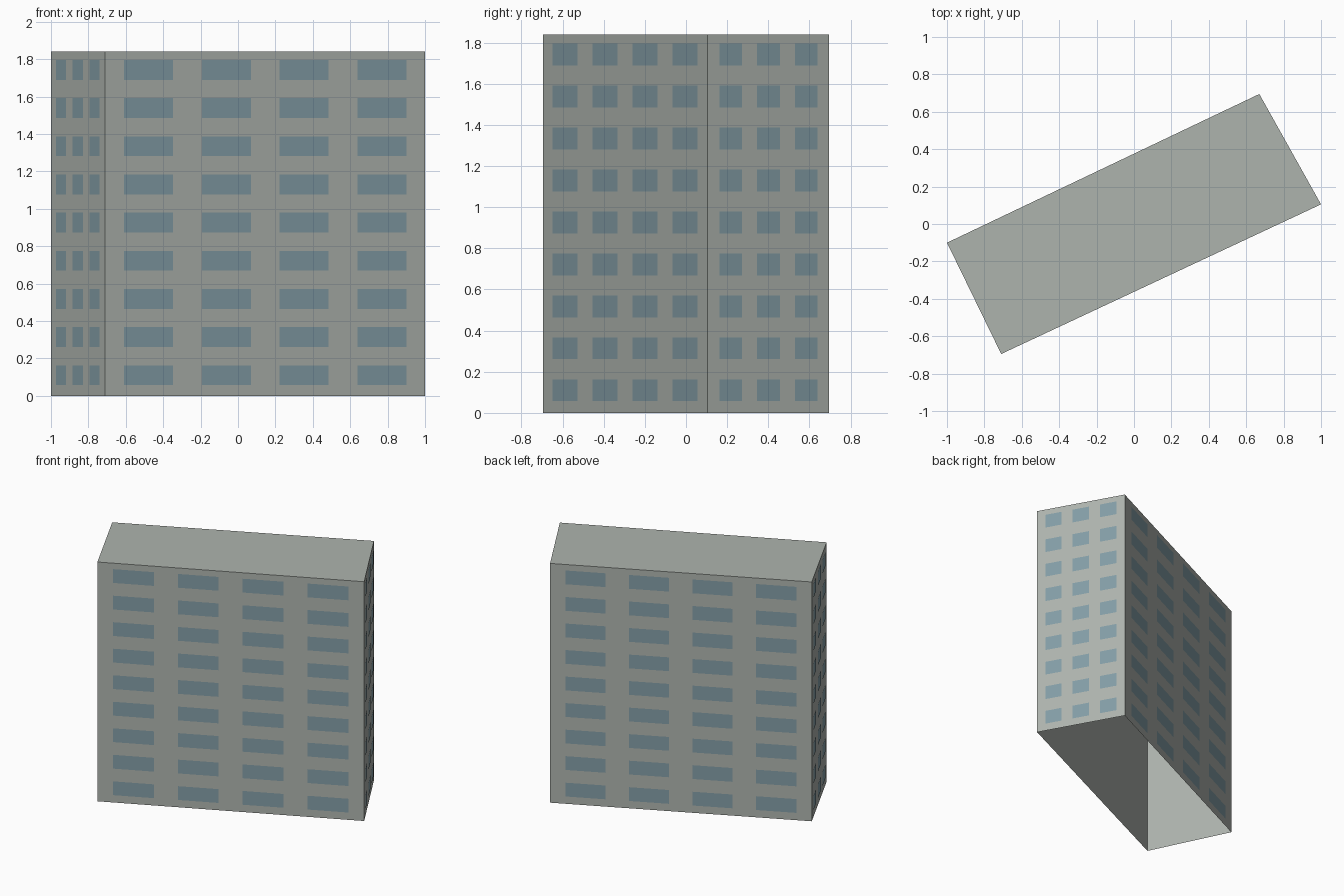
import bpy
import bmesh
from mathutils import Vector

cube = bpy.data.objects.get("Cube")
if cube:
    bpy.data.objects.remove(cube, do_unlink=True)

HEIGHT = 1.84
FLOORS = 9
CORNERS = [Vector(c) for c in ((-0.71, -0.695, 0), (1, 0.105, 0),
                               (0.67, 0.695, 0), (-1, -0.1, 0))]
UP = Vector((0, 0, 1))


def material(name, srgb):
    linear = [((c / 255 + 0.055) / 1.055) ** 2.4 for c in srgb] + [1]
    mat = bpy.data.materials.new(name)
    mat.use_nodes = True
    mat.diffuse_color = linear
    bsdf = mat.node_tree.nodes["Principled BSDF"]
    bsdf.inputs["Base Color"].default_value = linear
    bsdf.inputs["Roughness"].default_value = 0.9
    return mat


def finish(bm, name, mat):
    mesh = bpy.data.meshes.new(name)
    bm.to_mesh(mesh)
    bm.free()
    mesh.materials.append(mat)
    obj = bpy.data.objects.new(name, mesh)
    bpy.context.collection.objects.link(obj)


concrete = material("grey concrete", (174, 180, 174))
glass = material("blue grey glass", (132, 158, 167))

# Building shell: four walls and a flat roof, open underneath
bm = bmesh.new()
low = [bm.verts.new(c) for c in CORNERS]
high = [bm.verts.new(c + UP * HEIGHT) for c in CORNERS]
for i in range(4):
    j = (i + 1) % 4
    bm.faces.new((low[i], low[j], high[j], high[i]))
bm.faces.new(high)
finish(bm, "building_shell", concrete)


# Window panes: a regular grid of flat plates on each wall
def add_windows(name, start, end, columns, pitch, width):
    bm = bmesh.new()
    along = end - start
    out = along.cross(UP).normalized() * 0.002
    for floor in range(FLOORS):
        z = 0.11 + floor * 0.204
        for col in range(columns):
            mid = 0.5 + (col - (columns - 1) / 2) * pitch
            quad = [start + along * (mid + sx * width / 2) + UP * (z + sz * 0.053) + out
                    for sx, sz in ((-1, -1), (1, -1), (1, 1), (-1, 1))]
            bm.faces.new([bm.verts.new(p) for p in quad])
    finish(bm, name, glass)


LONG = (4, 0.243, 0.153)
SHORT = (3, 0.312, 0.187)
for i, (name, layout) in enumerate((("front_windows", LONG), ("left_windows", SHORT),
                                    ("back_windows", LONG), ("right_windows", SHORT))):
    add_windows(name, CORNERS[i], CORNERS[(i + 1) % 4], *layout)
